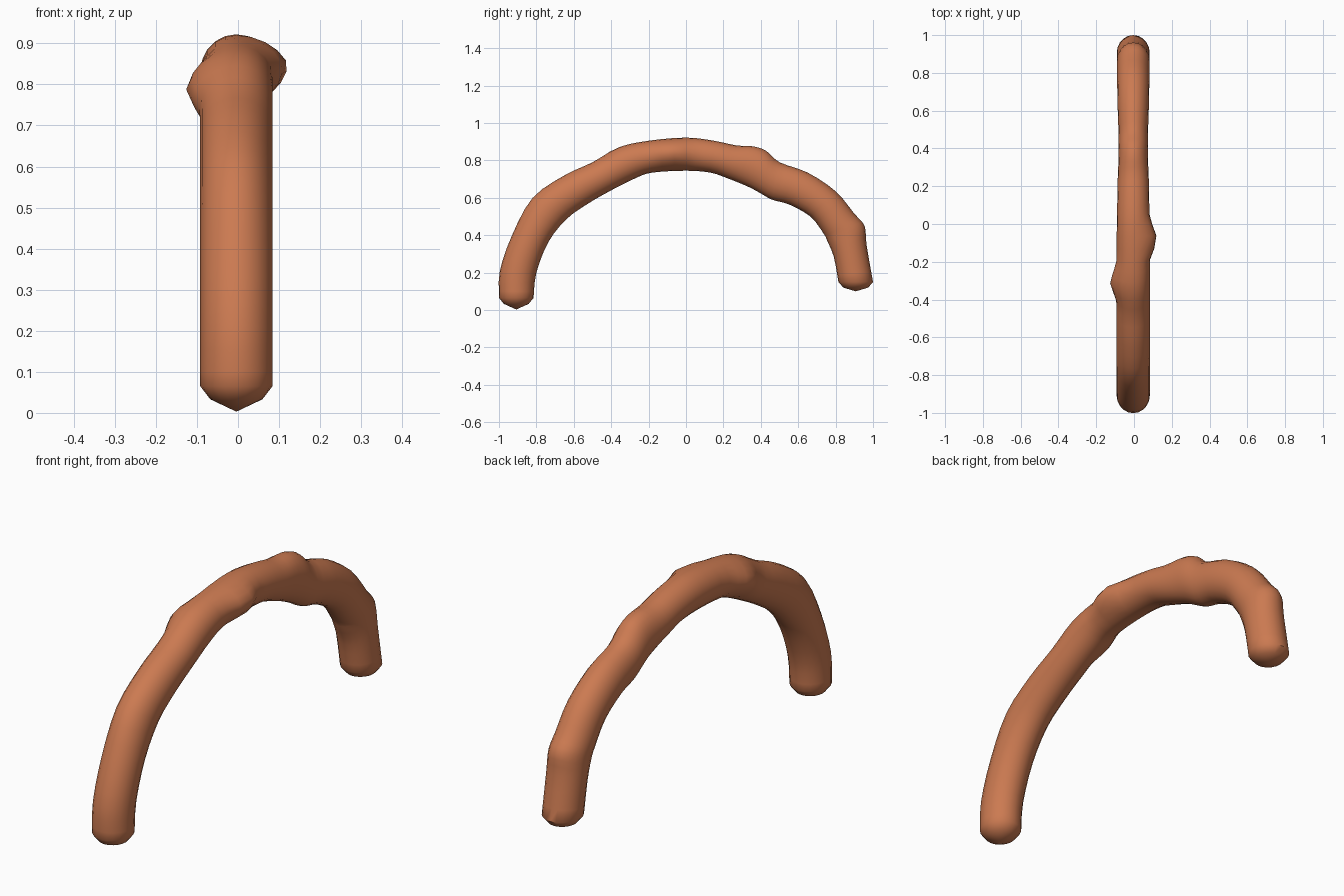
import bpy, bmesh, math
from mathutils import Vector

if "Cube" in bpy.data.objects:
    bpy.data.objects.remove(bpy.data.objects["Cube"])

# Side profile: (outer y, outer z, inner y, inner z, half width in x)
PROFILE = [
    (-1.00, .065, -.815, .065, .088), (-.995, .21, -.80, .20, .088),
    (-.93, .40, -.735, .365, .088), (-.82, .60, -.64, .485, .088),
    (-.65, .72, -.53, .565, .088), (-.50, .79, -.40, .64, .088),
    (-.36, .87, -.27, .705, .088), (-.20, .905, -.18, .735, .088),
    (0, .922, 0, .745, .087), (.15, .905, .13, .735, .084),
    (.27, .88, .22, .705, .082), (.36, .875, .32, .665, .078),
    (.43, .85, .38, .635, .078), (.50, .79, .46, .59, .078),
    (.65, .735, .55, .565, .082), (.80, .635, .665, .50, .085),
    (.90, .515, .735, .41, .086), (.955, .45, .755, .37, .086),
    (.965, .35, .79, .285, .087), (1.0, .15, .815, .15, .087)]
SIDES, STEPS = 20, 3

# Side knots: (centre, sideways push, reach)
KNOTS = [(Vector((.085, -.08, .85)), .045, .115),
         (Vector((-.09, -.31, .79)), -.036, .115)]


def spline(a, b, c, d, t):
    return tuple(.5 * (2 * q + (r - p) * t + (2 * p - 5 * q + 4 * r - s) * t * t
                       + (3 * q - p - 3 * r + s) * t ** 3)
                 for p, q, r, s in zip(a, b, c, d))


# Smoothly resampled sections
sections = []
n = len(PROFILE)
for i in range(n - 1):
    pts = [PROFILE[min(max(i + k, 0), n - 1)] for k in (-1, 0, 1, 2)]
    sections += [spline(*pts, s / STEPS) for s in range(STEPS)]
sections.append(PROFILE[-1])

bm = bmesh.new()


def ring(sec, scale=1.0, dz=0.0):
    outer, inner = Vector((-.004, sec[0], sec[1])), Vector((-.004, sec[2], sec[3]))
    mid, arm = (outer + inner) / 2, (outer - inner) / 2
    verts = []
    for k in range(SIDES):
        a = math.tau * k / SIDES
        p = mid + (arm * math.cos(a) + Vector((sec[4] * math.sin(a), 0, 0))) * scale
        p.z += dz
        for c, push, reach in KNOTS:
            p.x += push * max(0, 1 - (p - c).length / reach)
        verts.append(bm.verts.new(p))
    return verts


# Curved bar with chamfered ends
rings = [ring(sections[0], .72, -.032)] + [ring(s) for s in sections]
rings.append(ring(sections[-1], .72, -.03))
for r0, r1 in zip(rings, rings[1:]):
    for k in range(SIDES):
        j = (k + 1) % SIDES
        bm.faces.new((r0[k], r0[j], r1[j], r1[k]))
for r, z in ((rings[0], 0.003), (rings[-1], .10)):
    y = sum(v.co.y for v in r) / SIDES
    tip = bm.verts.new((-.004, y, z))
    for k in range(SIDES):
        bm.faces.new((r[k], r[(k + 1) % SIDES], tip))
bmesh.ops.recalc_face_normals(bm, faces=bm.faces)
mesh = bpy.data.meshes.new("curved_bar")
bm.to_mesh(mesh)
bm.free()

clay = bpy.data.materials.new("terracotta")
clay.diffuse_color = (.60, .195, .083, 1)
clay.use_nodes = True
clay.node_tree.nodes["Principled BSDF"].inputs["Base Color"].default_value = clay.diffuse_color
mesh.materials.append(clay)
obj = bpy.data.objects.new("curved_bar", mesh)
bpy.context.collection.objects.link(obj)
bpy.context.view_layer.objects.active = obj
obj.select_set(True)
bpy.ops.object.shade_smooth_by_angle(angle=math.radians(50))
